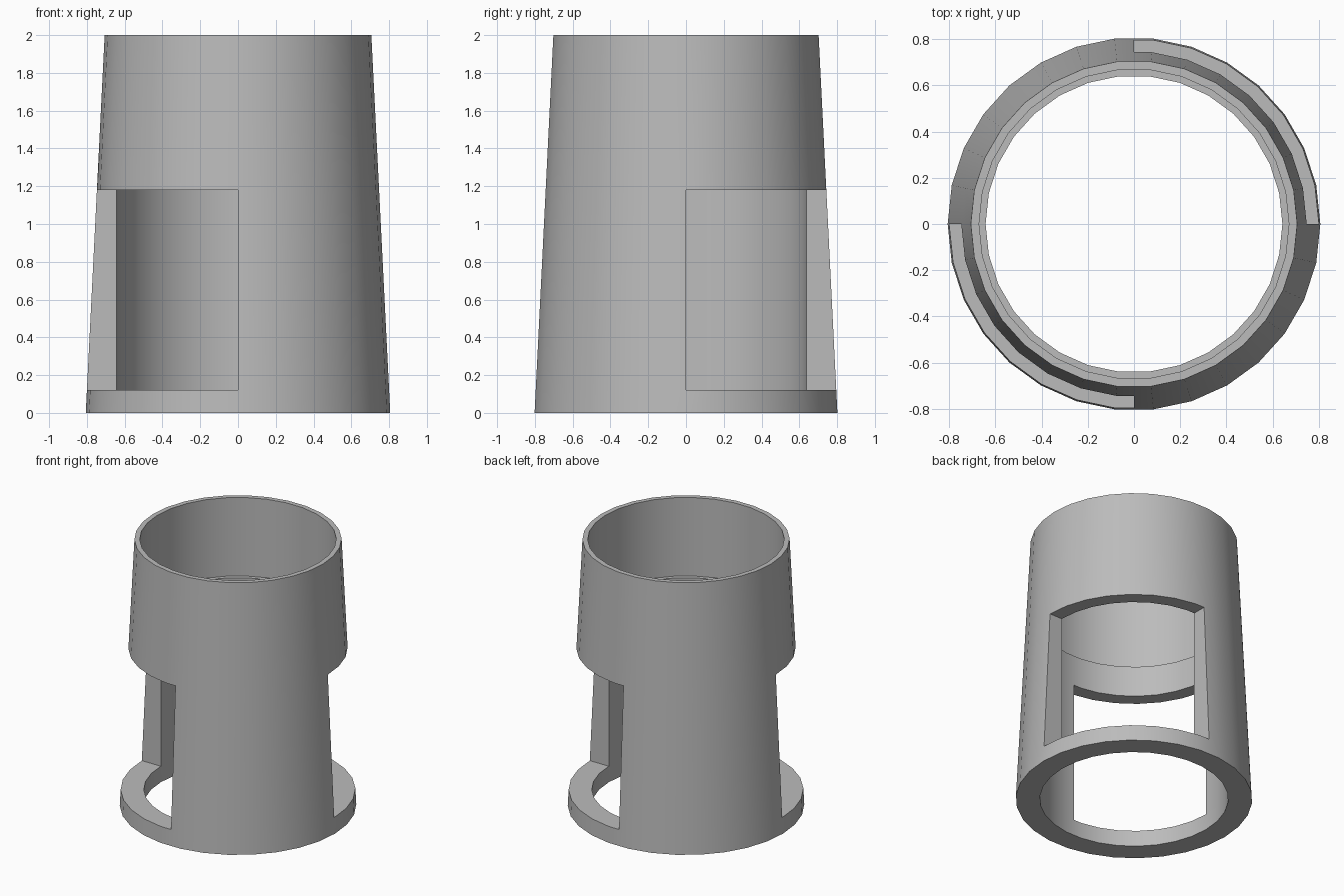
import bpy, bmesh
from math import sin, cos, radians

cube = bpy.data.objects.get("Cube")
if cube:
    bpy.data.objects.remove(cube)

SIDES = 30
STEP = 360 / SIDES
HEIGHT, R_BASE, R_TOP = 2.0, 0.806, 0.706
R_BORE, R_SOCKET = 0.642, 0.67
SILL, HEAD, LEDGE = 0.12, 1.18, 1.41


def outer(z):
    """Point on the tapered outside wall."""
    return (R_BASE + (R_TOP - R_BASE) * z / HEIGHT, z)


# Closed wall section: up the outside, down the inside
section = [outer(0), outer(SILL), outer(HEAD), outer(HEIGHT),
           (R_SOCKET, HEIGHT), (R_SOCKET, LEDGE), (R_BORE, LEDGE),
           (R_BORE, HEAD), (R_BORE, SILL), (R_BORE, 0)]

# Polygon corners, plus the mid-face splits where the windows end
angles = sorted([i * STEP for i in range(SIDES)] + [90, 270])

bm = bmesh.new()
rings = []
for a in angles:
    k = cos(radians(STEP / 2)) if a % STEP else 1
    t = radians(a)
    rings.append([bm.verts.new((r * k * cos(t), r * k * sin(t), z))
                  for r, z in section])

# Lathe the wall, leaving open two opposite quarter-turn windows
window_edges = {0: [], 180: []}
n = len(section)
for i, a in enumerate(angles):
    p, q = rings[i], rings[(i + 1) % len(rings)]
    start = 0 if a < 90 else 180 if 180 <= a < 270 else None
    for j in range(n):
        m = (j + 1) % n
        band = {section[j][1], section[m][1]}
        if start is not None and band == {SILL, HEAD}:
            continue
        bm.faces.new((p[j], q[j], q[m], p[m]))

# Sills, heads and jambs join the outer and inner window borders
border = [e for e in bm.edges if e.is_boundary]
for side in (1, -1):
    loop = [e for e in border
            if side * sum(v.co.x + v.co.y for v in e.verts) > 0]
    bmesh.ops.bridge_loops(bm, edges=loop)

bmesh.ops.recalc_face_normals(bm, faces=bm.faces)
mesh = bpy.data.meshes.new("slotted_sleeve")
bm.to_mesh(mesh)
bm.free()

sleeve = bpy.data.objects.new("slotted_sleeve", mesh)
bpy.context.collection.objects.link(sleeve)

# Plain grey finish
grey = bpy.data.materials.new("plain grey")
grey.use_nodes = True
colour = (0.5, 0.5, 0.5, 1)
grey.diffuse_color = colour
grey.node_tree.nodes["Principled BSDF"].inputs["Base Color"].default_value = colour
mesh.materials.append(grey)

bpy.context.view_layer.objects.active = sleeve
sleeve.select_set(True)
bpy.ops.object.shade_smooth_by_angle(angle=radians(30))
